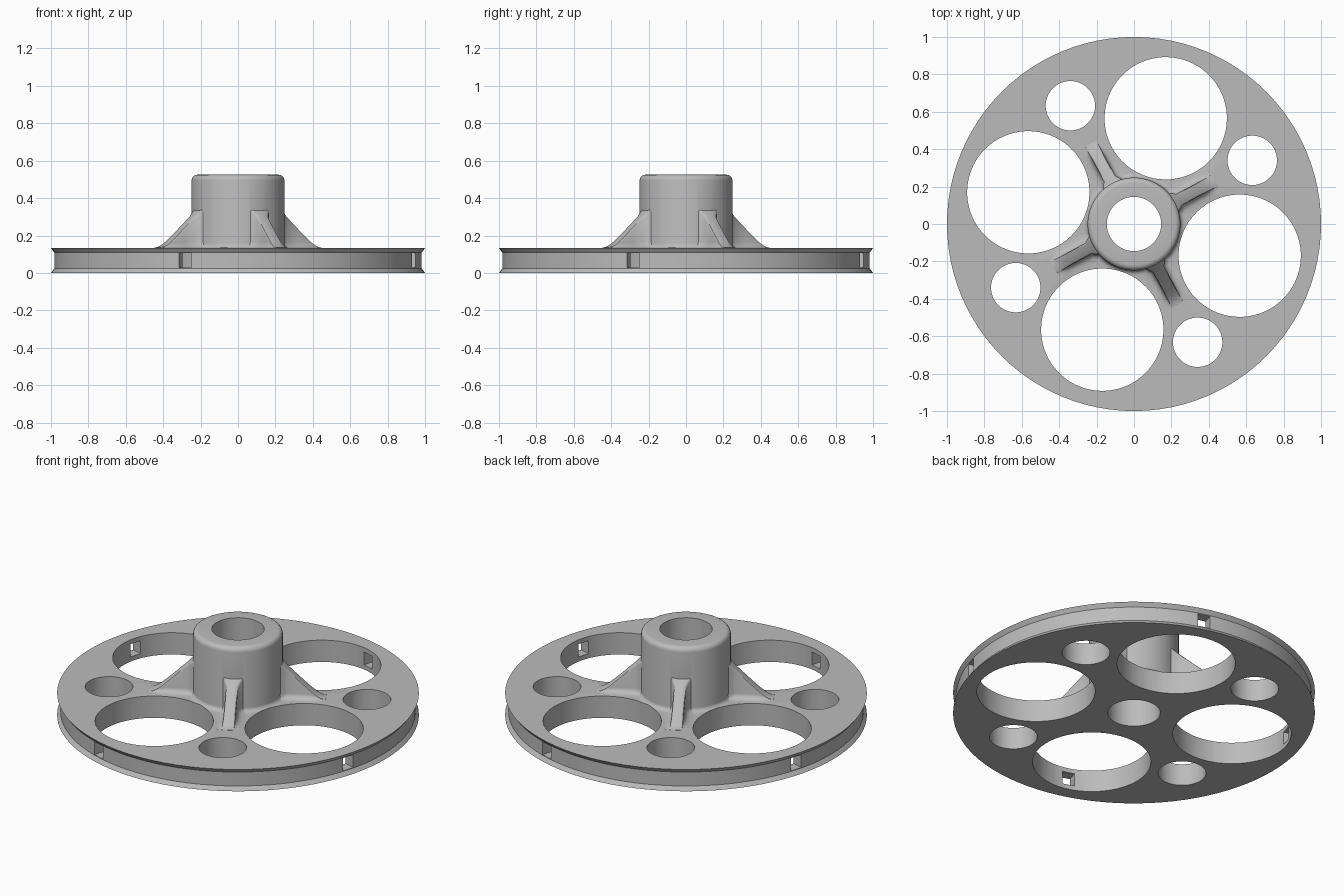
import bpy, bmesh, math
from mathutils import Matrix, Vector

cube = bpy.data.objects.get("Cube")
if cube:
    bpy.data.objects.remove(cube, do_unlink=True)

grey = bpy.data.materials.new("light grey")
grey.use_nodes = True
colour = (0.5, 0.5, 0.5, 1)
grey.diffuse_color = colour
grey.node_tree.nodes["Principled BSDF"].inputs["Base Color"].default_value = colour

TOP, HUB_R, HUB_TOP, BORE = 0.133, 0.248, 0.525, 0.145
RIB_ANGLE = math.radians(28.3)
HOLE_ANGLE = RIB_ANGLE + math.pi / 4


def finish(name, bm):
    bmesh.ops.recalc_face_normals(bm, faces=bm.faces)
    mesh = bpy.data.meshes.new(name)
    bm.to_mesh(mesh)
    bm.free()
    mesh.materials.append(grey)
    ob = bpy.data.objects.new(name, mesh)
    bpy.context.collection.objects.link(ob)
    return ob


def arc(cx, cz, r, start, end, steps=5):
    angles = [math.radians(start + (end - start) * i / steps) for i in range(steps + 1)]
    return [(cx + r * math.cos(a), cz + r * math.sin(a)) for a in angles]


def lathe(name, profile, count=96):
    bm = bmesh.new()
    rings = []
    for i in range(count):
        a = math.tau * i / count
        rings.append([bm.verts.new((r * math.cos(a), r * math.sin(a), z)) for r, z in profile])
    for i in range(count):
        a, b = rings[i], rings[(i + 1) % count]
        for j in range(len(profile)):
            k = (j + 1) % len(profile)
            bm.faces.new((a[j], b[j], b[k], a[k]))
    return finish(name, bm)


def rib_section(r):
    """Cross-section of a rib at radius r, flared into the hub and the disc."""
    slope = 0.2 - (r - 0.25) * 0.95
    h = 0.5 * (slope + math.sqrt(slope * slope + 0.0006)) - 0.003
    half = 0.034 + 0.6 * max(0, 0.277 - r)
    f = min(0.03, h * 0.7)
    e = min(0.012, h * 0.2)
    side = [(half + 0.03, -0.04), (half + 0.03, 0), (half + 0.014, f * 0.2),
            (half + 0.004, f * 0.55), (half, f), (half, h - e),
            (half - e * 0.3, h - e * 0.3), (half - e, h)]
    return side + [(-y, z) for y, z in reversed(side)]


def rib(name, angle):
    bm = bmesh.new()
    radii = [0.2, 0.24, 0.25, 0.26, 0.277, 0.34, 0.4, 0.43, 0.45, 0.47, 0.49]
    rows = []
    for r in radii:
        rows.append([bm.verts.new((r, y, TOP + z)) for y, z in rib_section(r)])
    n = len(rows[0])
    for a, b in zip(rows, rows[1:]):
        for j in range(n):
            bm.faces.new((a[j], a[(j + 1) % n], b[(j + 1) % n], b[j]))
    bm.faces.new(rows[0])
    bm.faces.new(rows[-1])
    bmesh.ops.rotate(bm, verts=bm.verts, matrix=Matrix.Rotation(angle, 3, "Z"))
    return finish(name, bm)


def hole(name, angle, distance, radius):
    bm = bmesh.new()
    place = Matrix.Rotation(angle, 4, "Z") @ Matrix.Translation((distance, 0, 0.1))
    bmesh.ops.create_cone(bm, cap_ends=True, segments=72, radius1=radius,
                          radius2=radius, depth=1, matrix=place)
    return finish(name, bm)


def slot(name, angle):
    bm = bmesh.new()
    place = (Matrix.Rotation(angle, 4, "Z") @ Matrix.Translation((0.95, 0, 0.067))
             @ Matrix.Diagonal((0.2, 0.072, 0.078, 1)))
    bmesh.ops.create_cube(bm, size=1, matrix=place)
    return finish(name, bm)


# Disc with grooved rim and bored, filleted hub
profile = [(BORE, 0), (1, 0), (0.982, 0.024), (0.982, 0.109), (1, TOP)]
profile += arc(HUB_R + 0.025, TOP + 0.025, 0.025, 270, 180)
profile += arc(HUB_R - 0.03, HUB_TOP - 0.03, 0.03, 0, 90)
profile += [(BORE, HUB_TOP)]
wheel = lathe("grooved_wheel", profile)

# Four ribs join the hub; lightening holes and cord slots are cut
tools = []
for i in range(4):
    turn = i * math.pi / 2
    tools.append((rib("rib", RIB_ANGLE + turn), "UNION"))
for i in range(4):
    turn = i * math.pi / 2
    tools.append((hole("large_hole", HOLE_ANGLE + turn, 0.59, 0.327), "DIFFERENCE"))
    tools.append((hole("small_hole", RIB_ANGLE + turn, 0.718, 0.132), "DIFFERENCE"))
    tools.append((slot("cord_slot", HOLE_ANGLE + turn), "DIFFERENCE"))
for tool, operation in tools:
    tool.hide_render = True
    mod = wheel.modifiers.new(tool.name, "BOOLEAN")
    mod.operation, mod.object, mod.solver = operation, tool, "EXACT"

# Bake the cuts and remove the helpers
bpy.context.view_layer.update()
result = bpy.data.meshes.new_from_object(
    wheel.evaluated_get(bpy.context.evaluated_depsgraph_get()))
wheel.modifiers.clear()
wheel.data = result
for tool, operation in tools:
    bpy.data.objects.remove(tool, do_unlink=True)

bpy.ops.object.select_all(action="DESELECT")
wheel.select_set(True)
bpy.context.view_layer.objects.active = wheel
bpy.ops.object.shade_smooth_by_angle(angle=math.radians(35))
